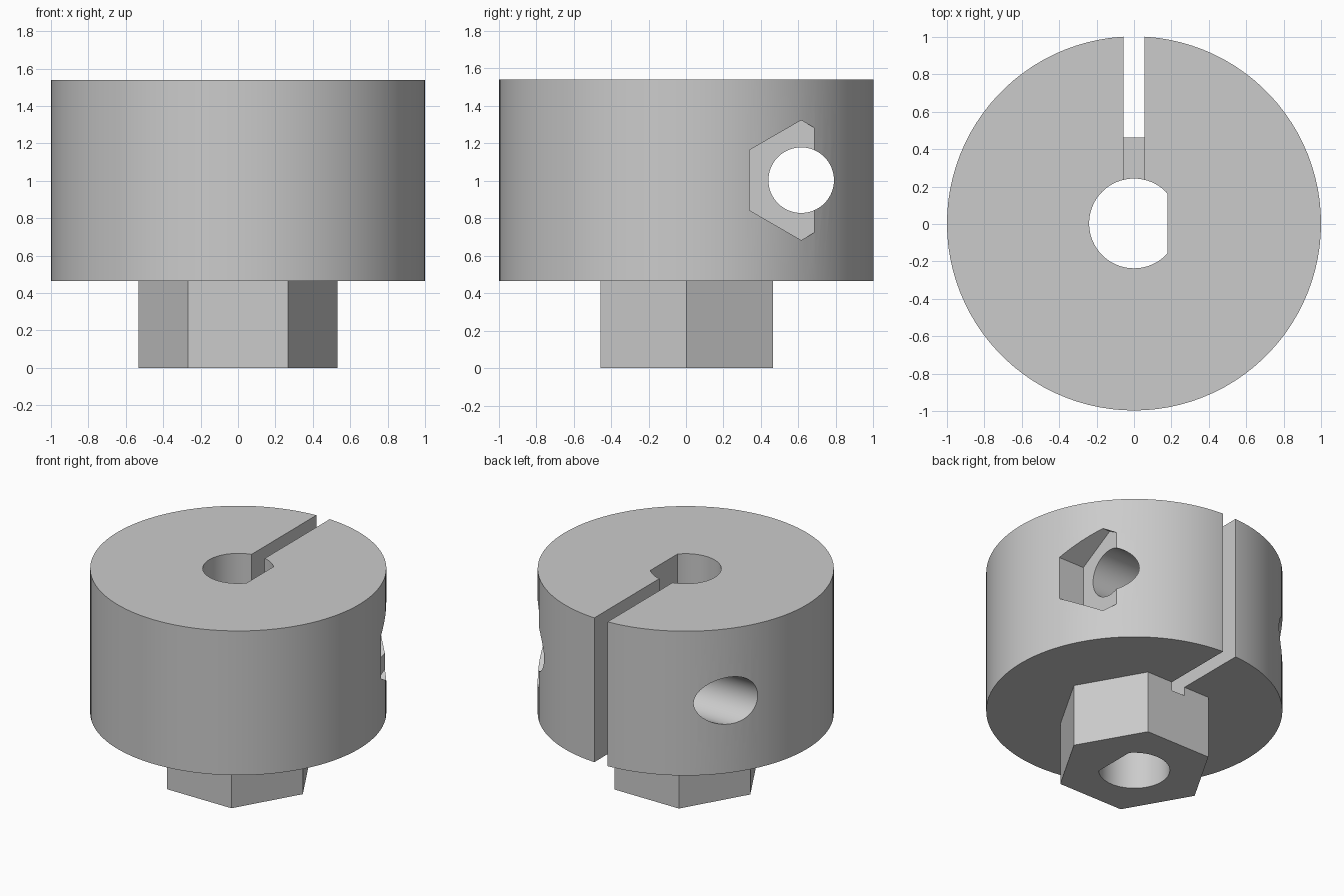
import bpy
import math

if "Cube" in bpy.data.objects:
    bpy.data.objects.remove(bpy.data.objects["Cube"], do_unlink=True)

grey = bpy.data.materials.new("plain grey")
grey.use_nodes = True
colour = (0.6, 0.6, 0.6, 1)
grey.diffuse_color = colour
grey.node_tree.nodes["Principled BSDF"].inputs["Base Color"].default_value = colour

CY = 0.003            # axis of the hub
TOP, SHOULDER = 1.54, 0.465
BOLT_Y, BOLT_Z = 0.615, 1.003


def finish(name):
    ob = bpy.context.object
    ob.name = name
    bpy.ops.object.transform_apply(location=True, rotation=True, scale=True)
    ob.data.materials.append(grey)
    return ob


def prism(name, sides, radius, z0, z1, turn=0):
    """Upright prism on the hub axis."""
    bpy.ops.mesh.primitive_cylinder_add(
        vertices=sides, radius=radius, depth=z1 - z0,
        location=(0, CY, (z0 + z1) / 2), rotation=(0, 0, turn))
    return finish(name)


def cross_prism(name, sides, radius, x0, x1):
    """Prism lying along x on the clamp bolt axis, one corner up."""
    bpy.ops.mesh.primitive_cylinder_add(
        vertices=sides, radius=radius, depth=x1 - x0,
        location=((x0 + x1) / 2, BOLT_Y, BOLT_Z),
        rotation=(math.pi / 2, 0, math.pi / 2))
    return finish(name)


def box(name, low, high):
    bpy.ops.mesh.primitive_cube_add(
        size=1, location=[(a + b) / 2 for a, b in zip(low, high)])
    bpy.context.object.scale = [b - a for a, b in zip(low, high)]
    return finish(name)


def combine(target, other, operation):
    """Boolean with the helper object removed afterwards."""
    other.hide_render = True
    mod = target.modifiers.new(operation.lower(), "BOOLEAN")
    mod.operation, mod.solver, mod.object = operation, "EXACT", other
    bpy.ops.object.select_all(action="DESELECT")
    bpy.context.view_layer.objects.active = target
    target.select_set(True)
    bpy.ops.object.modifier_apply(modifier=mod.name)
    bpy.data.objects.remove(other, do_unlink=True)


# Round hub with the hexagonal drive below it
hub = prism("clamp_hub", 100, 1.0, SHOULDER, TOP)
combine(hub, prism("hex_drive", 6, 0.532, 0, 0.8, math.pi / 6), "UNION")

# D-shaped shaft bore
bore = prism("shaft_bore", 64, 0.24, -0.2, 1.8)
combine(bore, box("bore_flat", (0.18, -0.5, -0.5), (0.6, 0.5, 2)), "DIFFERENCE")
combine(hub, bore, "DIFFERENCE")

# Clamping slot, running slightly into the drive
combine(hub, box("clamp_slot", (-0.055, 0.1, 0.4), (0.055, 1.2, 1.8)), "DIFFERENCE")

# Clamp bolt hole and nut pocket
combine(hub, cross_prism("bolt_hole", 64, 0.175, -1.3, 1.3), "DIFFERENCE")
combine(hub, cross_prism("nut_pocket", 6, 0.32, 0.73, 1.3), "DIFFERENCE")

bpy.ops.object.shade_smooth_by_angle(angle=math.radians(25))
